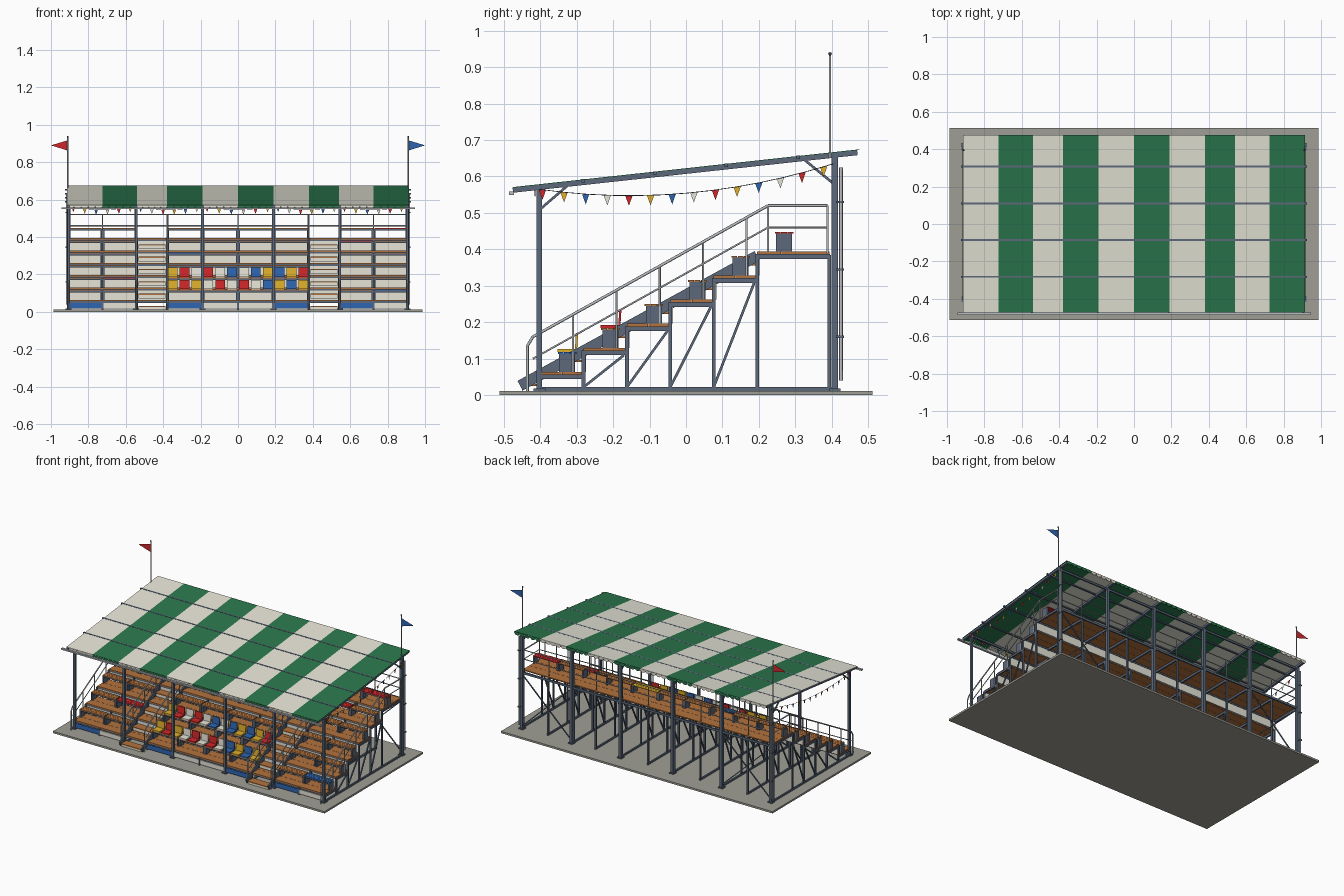
import bpy, bmesh, math
from mathutils import Vector, Matrix

if "Cube" in bpy.data.objects:
    bpy.data.objects.remove(bpy.data.objects["Cube"], do_unlink=True)

# Palette, given as display values and converted to linear
PALETTE = {"steel": (92, 104, 122), "light_steel": (184, 188, 192), "concrete": (158, 157, 148),
           "wood": (178, 114, 64), "green": (46, 118, 78), "cream": (234, 232, 218),
           "red": (208, 44, 46), "yellow": (222, 174, 48), "blue": (50, 102, 176)}
MATS = {}
for label, rgb in PALETTE.items():
    m = bpy.data.materials.new(label)
    m.use_nodes = True
    col = tuple((c / 255) ** 2.2 for c in rgb) + (1,)
    m.diffuse_color = col
    m.node_tree.nodes["Principled BSDF"].inputs["Base Color"].default_value = col
    MATS[label] = m

parts = {}


def part(name, mat):
    return parts.setdefault((name, mat), bmesh.new())


def box(name, mat, x0, x1, y0, y1, z0, z1):
    mid = Vector((x0 + x1, y0 + y1, z0 + z1)) / 2
    mx = Matrix.Translation(mid) @ Matrix.Diagonal((x1 - x0, y1 - y0, z1 - z0, 1))
    bmesh.ops.create_cube(part(name, mat), size=1, matrix=mx)


def frame_matrix(p, q):
    d = (q - p).normalized()
    side = Vector((1, 0, 0)) if abs(d.x) < 0.95 else Vector((0, 1, 0))
    up = d.cross(side).normalized()
    rot = Matrix((up.cross(d), up, d)).transposed().to_4x4()
    return Matrix.Translation((p + q) / 2) @ rot


def beam(name, mat, p, q, w, h):
    p, q = Vector(p), Vector(q)
    mx = frame_matrix(p, q) @ Matrix.Diagonal((w, h, (q - p).length, 1))
    bmesh.ops.create_cube(part(name, mat), size=1, matrix=mx)


def pipe(name, mat, pts, r):
    bm = part(name, mat)
    for p, q in zip(pts, pts[1:]):
        p, q = Vector(p), Vector(q)
        made = bmesh.ops.create_cone(bm, segments=8, radius1=r, radius2=r, cap_ends=False,
                                     depth=(q - p).length, matrix=frame_matrix(p, q))
        for f in {f for v in made["verts"] for f in v.link_faces}:
            f.smooth = True


def sheet(name, mat, pts):
    bm = part(name, mat)
    bm.faces.new([bm.verts.new(p) for p in pts])


def roof_z(y):
    return 0.62 + 0.109 * y


FRAMES = [-0.91, -0.725, -0.54, -0.38, -0.19, 0, 0.19, 0.38, 0.54, 0.725, 0.91]
POSTS = [-0.905, -0.545, -0.19, 0.19, 0.545, 0.905]
AISLES = (2, 7)
BAYS = list(zip(FRAMES, FRAMES[1:]))
TIERS = 6
DY, DZ, Y0, Z0 = 0.119, 0.066, -0.4, 0.064


def tier(i):
    y = Y0 + i * DY
    return y, (y + DY if i < TIERS - 1 else 0.395), Z0 + i * DZ


# Base slab
box("base_slab", "concrete", -0.987, 0.987, -0.512, 0.512, 0, 0.012)

# Support frames under the terraces
for x in FRAMES:
    box("base_beam", "steel", x - .005, x + .005, -0.4, 0.4, 0.012, 0.022)
    for i in range(TIERS):
        ya, yb, z = tier(i)
        box("deck_bearer", "steel", x - .005, x + .005, ya, yb, z - .02, z - .007)
        box("frame_post", "steel", x - .005, x + .005, ya - .005, ya + .005, 0.012, z - .007)
        if 0 < i < TIERS - 1:
            beam("frame_diagonal", "steel", (x, ya, 0.022), (x, yb - .008, z - .02), .007, .007)
    box("frame_post", "steel", x - .005, x + .005, 0.388, 0.398, 0.012, 0.385)

# Terraces: planked decks, riser panels and benches
PAINTED = {(9, 0): "blue", (1, 1): "red", (3, 3): "blue", (8, 4): "red", (9, 5): "red", (5, 5): "yellow"}
for b, (xa, xb) in enumerate(BAYS):
    for i in range(TIERS):
        ya, yb, z = tier(i)
        n = 3 if i == TIERS - 1 else 2
        step = (yb - ya) / n
        for k in range(n):
            box("deck_planks", "wood", xa, xb, ya + k * step, ya + (k + 1) * step - .0012, z - .007, z)
        box("deck_edge_beam", "steel", xa, xb, ya + .002, ya + .01, z - .016, z - .007)
        if i:
            box("riser_panels", "cream", xa, xb, ya + .004, ya + .007, z - DZ, z - .016)
        if b in AISLES:
            continue
        yc = ya + 0.074
        for k in (-1, 0, 1):
            box("bench_slats", PAINTED.get((b, i), "wood"), xa + .004, xb - .004,
                yc + k * .0175 - .008, yc + k * .0175 + .008, z + .049, z + .054)
        box("bench_rail", "steel", xa, xb, yc - .02, yc - .014, z + .04, z + .049)
        for x in (xa + .006, xb - .006):
            box("bench_pedestal", "steel", x - .005, x + .005, yc - .022, yc + .022, z, z + .049)
    if b not in AISLES:
        box("front_skirt", "blue" if b in (0, 3, 6, 8) else "cream", xa + .004, xb - .004,
            Y0 - .004, Y0, .018, .048)

# Individual seats on the two lowest centre rows
KEY = {"Y": "yellow", "R": "red", "W": "cream", "B": "blue"}
for i, row in enumerate(("YRYWRWRWBYBY", "YRWRWBWBYBYR")):
    ya, yb, z = tier(i)
    yc = ya + 0.074
    for k, c in enumerate(row):
        x = -0.349 + k * 0.0635
        box("seat_pan", KEY[c], x - .026, x + .026, yc - .027, yc + .024, z + .054, z + .062)
        beam("seat_back", KEY[c], (x, yc + .024, z + .056), (x, yc + .027, z + .106), .052, .006)

# Aisle stairs: a half-height step in front of every tier
for b in AISLES:
    xa, xb = BAYS[b]
    for i in range(TIERS):
        ya, yb, z = tier(i)
        zt = z - DZ / 2
        box("stair_treads", "wood", xa + .008, xb - .008, ya - .055, ya, zt - .006, zt)
        box("stair_risers", "cream", xa + .008, xb - .008, ya - .05, ya - .048, zt - .026, zt - .006)
    for x in (xa, xb):
        beam("stair_stringer", "steel", (x, -0.455, 0.026), (x, 0.195, 0.382), .008, .03)

# Handrails beside the aisles and along both ends
for x in (-0.908, -0.545, -0.375, 0.375, 0.545, 0.908):
    end = abs(x) > 0.9
    tail = [(x, 0.225, 0.52)] + ([(x, 0.388, 0.52)] if end else [])
    pipe("handrail", "light_steel", [(x, -0.435, 0.012), (x, -0.435, 0.135), (x, -0.42, 0.16)] + tail, .004)
    mid = [(x, -0.42, 0.1), (x, 0.225, 0.46)] + ([(x, 0.388, 0.46)] if end else [])
    pipe("mid_rail", "light_steel", mid, .0025)
    for i in range(TIERS):
        ya, yb, z = tier(i)
        y = ya + (.09 if i < 5 else .03)
        pipe("rail_post", "light_steel", [(x, y, z), (x, y, min(0.52, 0.16 + (y + .42) * .558))], .003)

# Back guard rail
for z in (0.46, 0.52):
    pipe("back_rail", "light_steel", [(-0.908, 0.388, z), (0.908, 0.388, z)], .003)
for x in FRAMES:
    pipe("back_rail_post", "light_steel", [(x, 0.388, 0.39), (x, 0.388, 0.52)], .003)

# Roof posts, rafters and knee braces
for x in POSTS:
    box("front_post", "steel", x - .007, x + .007, -0.41, -0.395, 0.012, roof_z(-0.4) - .005)
    box("back_post", "steel", x - .009, x + .009, 0.399, 0.417, 0.012, roof_z(0.4) - .005)
    for y in (-0.402, 0.408):
        box("post_foot", "steel", x - .016, x + .016, y - .016, y + .016, 0.012, 0.018)
    beam("rafter", "steel", (x, -0.475, roof_z(-0.475) - .006), (x, 0.47, roof_z(0.47) - .006), .014, .014)
    beam("knee_brace", "steel", (x, -0.4, 0.51), (x, -0.325, roof_z(-0.325) - .01), .007, .007)
    beam("knee_brace", "steel", (x, 0.405, 0.58), (x, 0.325, roof_z(0.325) - .01), .007, .007)
for y in (-0.402, 0.408):
    beam("eaves_beam", "steel", (-0.905, y, roof_z(y) - .02), (0.905, y, roof_z(y) - .02), .01, .012)
beam("back_tie", "steel", (-0.905, 0.408, 0.38), (0.905, 0.408, 0.38), .008, .014)

# Cross bracing in the end bays of the back
for s in (-1, 1):
    for za, zb in ((.03, .37), (.37, .03)):
        beam("cross_brace", "steel", (s * .905, 0.408, za), (s * .545, 0.408, zb), .006, .006)

# Striped roof with scalloped edges and purlins
edges = [-0.915] + FRAMES[1:-1] + [0.915]
for k, (xa, xb) in enumerate(zip(edges, edges[1:])):
    c, xm = ("cream", "green")[k % 2], (xa + xb) / 2
    beam("roof_panel", c, (xm, -0.474, roof_z(-0.474) + .0015), (xm, 0.476, roof_z(0.476) + .0015), xb - xa, .002)
    w = (xb - xa) / 5
    for j in range(5):
        for y in (-0.474, 0.476):
            z = roof_z(y)
            arc = [(xa + w * (j + .5 - .5 * math.cos(t * math.pi / 6)), y,
                    z - .005 - .014 * math.sin(t * math.pi / 6)) for t in range(7)]
            sheet("roof_valance", c, [(xa + w * (j + 1), y, z), (xa + w * j, y, z)] + arc)
for y in (-0.282, -0.086, 0.11, 0.308):
    beam("purlin", "steel", (-0.925, y, roof_z(y) - .001), (0.925, y, roof_z(y) - .001), .01, .009)
box("front_gutter", "light_steel", -0.945, 0.945, -0.486, -0.472, 0.549, 0.558)

# Downpipes with brackets
for x in (-0.915, 0.915):
    pipe("downpipe", "light_steel", [(x, 0.425, 0.04), (x, 0.425, 0.625)], .005)
    for z in (0.16, 0.345, 0.53):
        box("pipe_bracket", "steel", x - .008, x + .008, 0.412, 0.433, z - .003, z + .003)

# Bunting
COLOURS = ("red", "yellow", "blue", "cream")


def bunting(p, q, sag, n, start=0):
    p, q = Vector(p), Vector(q)

    def at(t):
        return p.lerp(q, t) - Vector((0, 0, sag * 4 * t * (1 - t)))
    pipe("bunting_cord", "steel", [at(t / 12) for t in range(13)], .001)
    along = (q - p).normalized() * .01
    for k in range(n):
        c = at(.014 + .952 * k / (n - 1))
        sheet("bunting_flag", COLOURS[(k + start) % 4], [c - along, c + along, c - Vector((0, 0, .028))])


for x in (-0.918, 0.918):
    bunting((x, -0.405, 0.565), (x, 0.405, 0.635), .046, 14)
for k, (xa, xb) in enumerate(zip(POSTS, POSTS[1:])):
    bunting((xa + .02, -0.414, 0.562), (xb - .02, -0.414, 0.562), .016, 6, k * 2)

# Flagpoles with pennants
for s, c in ((-1, "red"), (1, "blue")):
    x = s * 0.91
    pipe("flagpole", "light_steel", [(x, 0.395, 0.65), (x, 0.395, 0.935)], .003)
    bmesh.ops.create_uvsphere(part("pole_finial", "steel"), u_segments=8, v_segments=6, radius=.005,
                              matrix=Matrix.Translation((x, 0.395, 0.936)))
    sheet("pennant", c, [(x, 0.395, 0.917), (x, 0.395, 0.862), (s, 0.395, 0.89)])

# Turn every gathered part into an object
for (name, mat), bm in parts.items():
    several = sum(n == name for n, _ in parts) > 1
    full = name + "_" + mat if several else name
    mesh = bpy.data.meshes.new(full)
    bm.to_mesh(mesh)
    bm.free()
    mesh.materials.append(MATS[mat])
    bpy.context.scene.collection.objects.link(bpy.data.objects.new(full, mesh))
